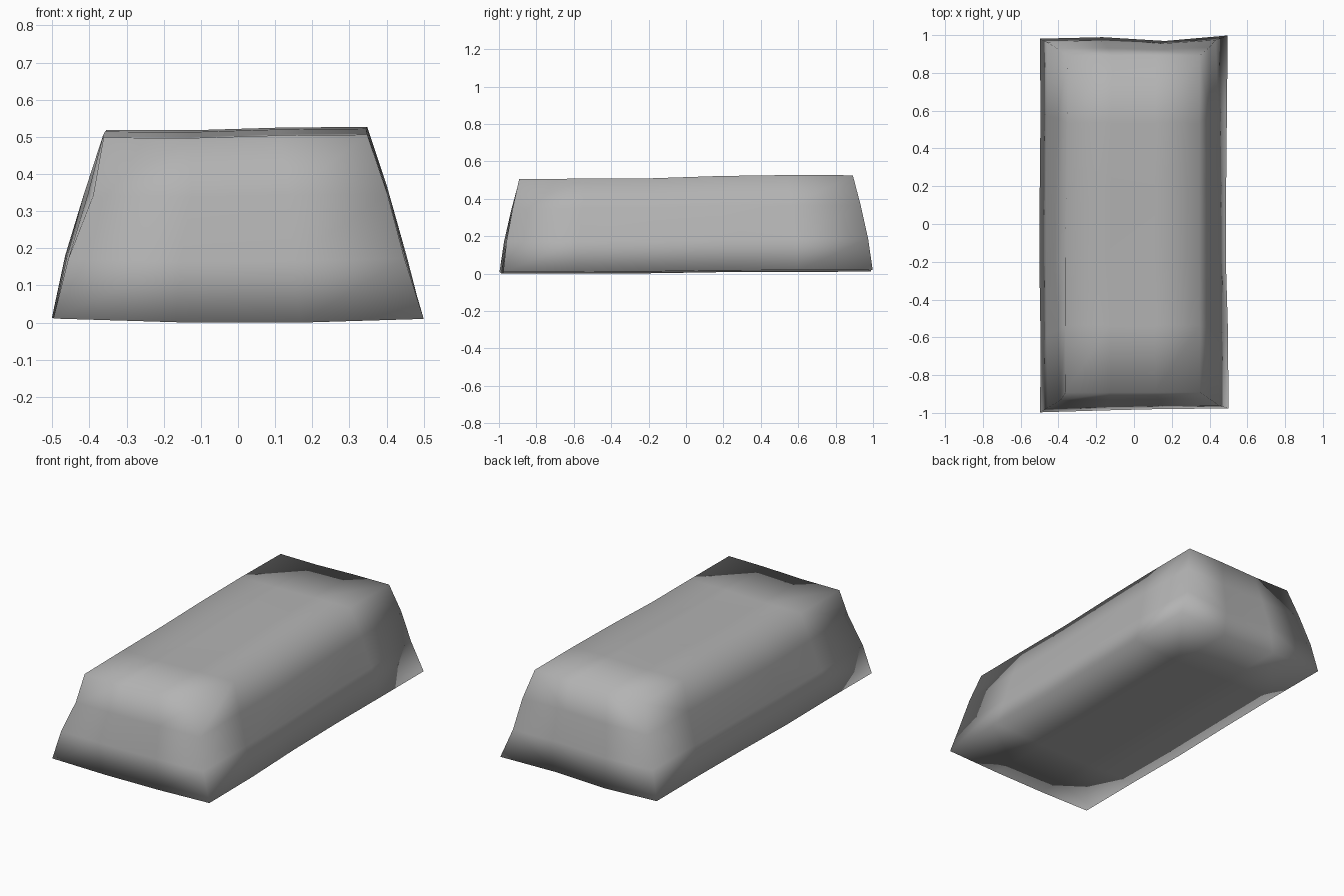
import bpy, bmesh

if "Cube" in bpy.data.objects:
    bpy.data.objects.remove(bpy.data.objects["Cube"])

NX, NY, NZ = 3, 5, 3

# Section profile per height level: half length, height
LENGTH = [0.985, 0.965, 0.93, 0.892]
HEIGHT = [0.016, 0.18, 0.355, 0.515]

# Half widths per height level, varying along y
LEFT = [[0.497, 0.495, 0.501, 0.499, 0.495, 0.498],
        [0.457, 0.462, 0.465, 0.465, 0.462, 0.460],
        [0.390, 0.405, 0.415, 0.412, 0.406, 0.405],
        [0.362, 0.364, 0.364, 0.358, 0.354, 0.350]]
RIGHT = [[0.500, 0.498, 0.486, 0.488, 0.492, 0.496],
         [0.448, 0.452, 0.455, 0.452, 0.446, 0.432],
         [0.402, 0.403, 0.404, 0.403, 0.402, 0.398],
         [0.348, 0.348, 0.346, 0.345, 0.346, 0.348]]

# Hand-hewn irregularities
END_FRONT = [0.012, 0.002, -0.006, -0.008]           # along x
END_BACK = [-0.004, 0.004, -0.016, 0.013]            # along x
TOP_Y = [-0.009, -0.007, -0.005, 0.007, 0.012, 0.011]  # along y
TOP_X = [-0.004, -0.005, 0.002, 0.004]               # along x
BASE_X = [0.004, -0.006, -0.007, 0.003]              # along x
BASE_Y = [-0.005, -0.005, -0.003, 0.003, 0.004, 0.006]


def point(i, j, k):
    u, v = i / NX, j / NY
    rise = k / NZ
    fade = 1 - rise
    left, right = LEFT[k][j], RIGHT[k][j]
    front = LENGTH[k] + END_FRONT[i] * fade
    back = LENGTH[k] + END_BACK[i] * fade
    x = -left + (left + right) * u
    y = -front + (front + back) * v
    z = HEIGHT[k] + (BASE_X[i] + BASE_Y[j]) * fade + (TOP_X[i] + TOP_Y[j]) * rise
    return x, y, z


# Tapered block with a coarse grid on every side
bm = bmesh.new()
verts = {}


def vert(*key):
    if key not in verts:
        verts[key] = bm.verts.new(point(*key))
    return verts[key]


def panel(nu, nv, place):
    for a in range(nu):
        for b in range(nv):
            corners = ((a, b), (a + 1, b), (a + 1, b + 1), (a, b + 1))
            bm.faces.new([vert(*place(p, q)) for p, q in corners])


for k in (0, NZ):
    panel(NX, NY, lambda a, b: (a, b, k))
for j in (0, NY):
    panel(NX, NZ, lambda a, b: (a, j, b))
for i in (0, NX):
    panel(NY, NZ, lambda a, b: (i, a, b))

bmesh.ops.recalc_face_normals(bm, faces=bm.faces)
for f in bm.faces:
    f.smooth = True
low = min(v.co.z for v in bm.verts)
for v in bm.verts:
    v.co.z -= low

mesh = bpy.data.meshes.new("ingot_block")
bm.to_mesh(mesh)
bm.free()
obj = bpy.data.objects.new("ingot_block", mesh)
bpy.context.collection.objects.link(obj)

# Dark grey surface
mat = bpy.data.materials.new("dark_grey")
mat.diffuse_color = (0.45, 0.45, 0.45, 1)
mat.use_nodes = True
mat.node_tree.nodes["Principled BSDF"].inputs["Base Color"].default_value = mat.diffuse_color
mesh.materials.append(mat)
